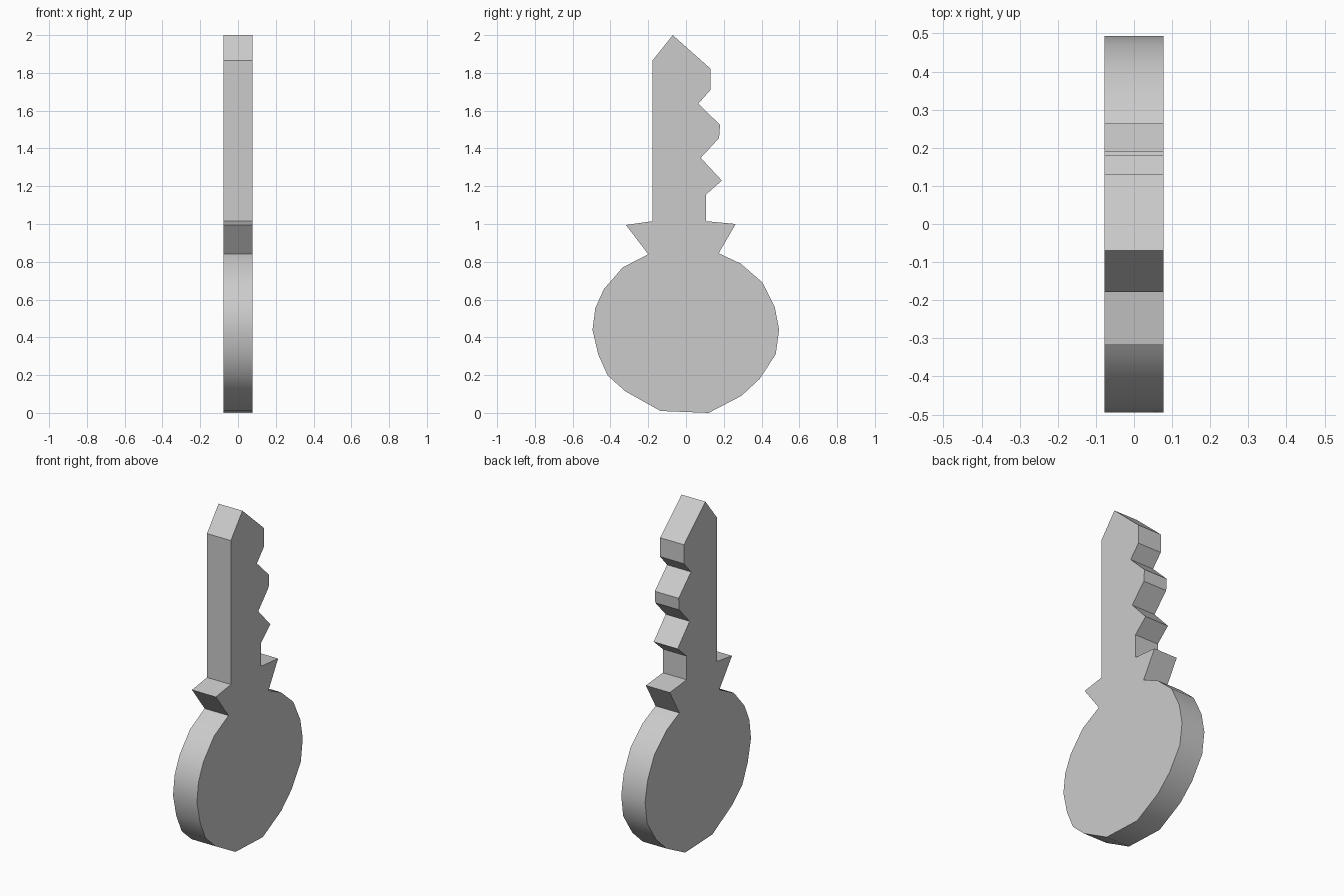
import bpy, bmesh
from math import radians
from mathutils import Vector

if "Cube" in bpy.data.objects:
    bpy.data.objects.remove(bpy.data.objects["Cube"])

HALF = 0.078  # half thickness along x

# Outline sections as (y, z), joined anticlockwise seen from the right
bow_right = [(0.12, 0.0), (0.293, 0.09), (0.39, 0.18), (0.475, 0.31), (0.493, 0.44),
             (0.47, 0.56), (0.405, 0.69), (0.29, 0.79), (0.173, 0.845)]
shoulder_right = [(0.263, 1.0), (0.105, 1.015)]
teeth = [(0.105, 1.155), (0.19, 1.23), (0.078, 1.35), (0.175, 1.455),
         (0.18, 1.525), (0.065, 1.637), (0.13, 1.71), (0.13, 1.822)]
tip = [(-0.07, 2.0), (-0.178, 1.865)]
shoulder_left = [(-0.178, 1.015), (-0.318, 0.995)]
bow_left = [(-0.2, 0.84), (-0.335, 0.77), (-0.435, 0.655), (-0.48, 0.555), (-0.495, 0.44),
            (-0.465, 0.31), (-0.415, 0.198), (-0.322, 0.115), (-0.135, 0.01)]


def extrude_outline(name, outline):
    bm = bmesh.new()
    face = bm.faces.new([bm.verts.new((-HALF, y, z)) for y, z in outline])
    result = bmesh.ops.extrude_face_region(bm, geom=[face], use_keep_orig=True)
    moved = [e for e in result["geom"] if isinstance(e, bmesh.types.BMVert)]
    bmesh.ops.translate(bm, verts=moved, vec=Vector((2 * HALF, 0, 0)))
    bmesh.ops.recalc_face_normals(bm, faces=bm.faces)
    mesh = bpy.data.meshes.new(name)
    bm.to_mesh(mesh)
    bm.free()
    obj = bpy.data.objects.new(name, mesh)
    bpy.context.collection.objects.link(obj)
    return obj


# Flat key: rounded bow, collar shoulders and toothed blade in one solid plate
key = extrude_outline("key", bow_right + shoulder_right + teeth + tip + shoulder_left + bow_left)

# Smooth the bow's rim, keep the cut edges sharp
bpy.context.view_layer.objects.active = key
key.select_set(True)
bpy.ops.object.shade_smooth_by_angle(angle=radians(30))
